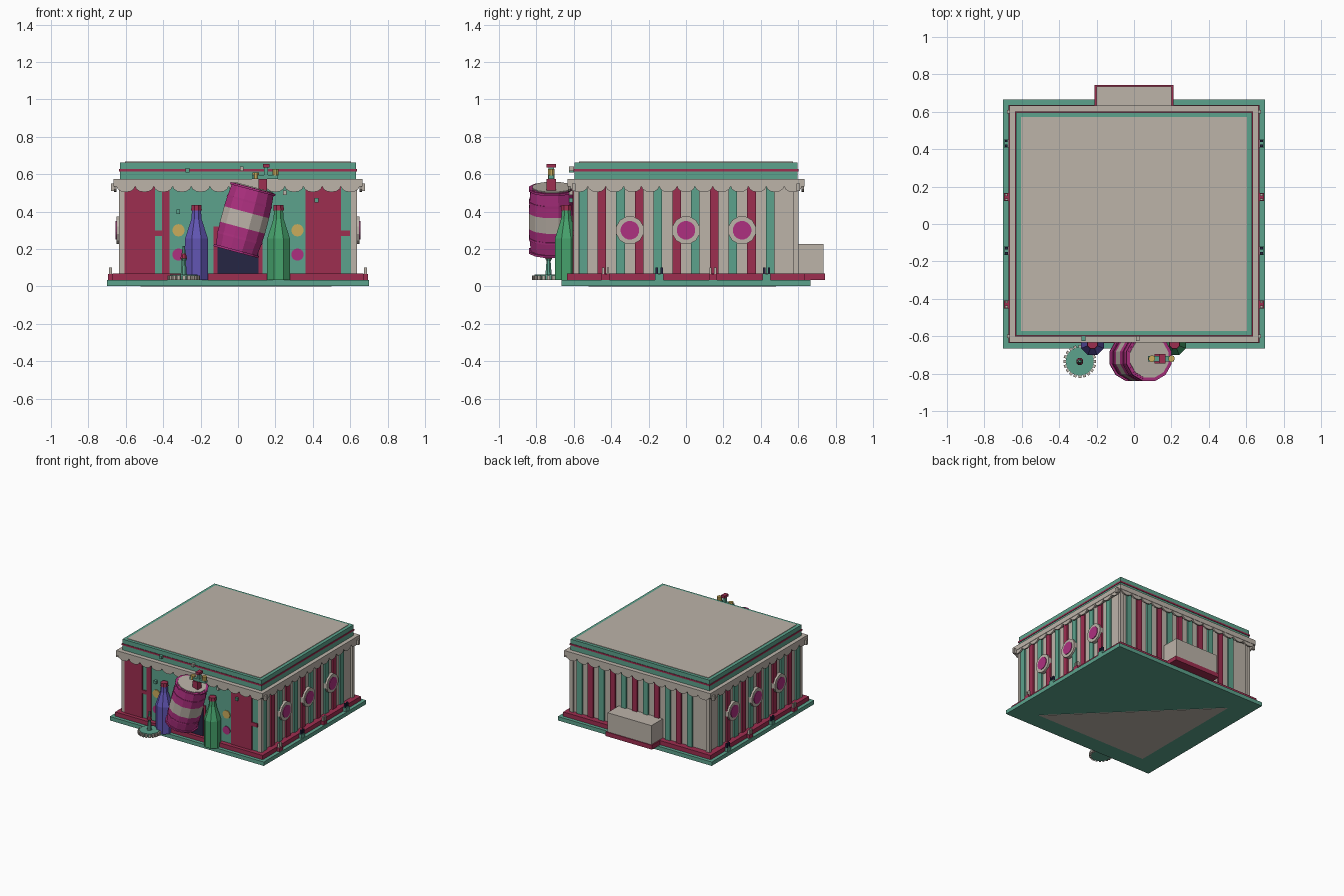
import bpy, bmesh, math
from mathutils import Matrix, Vector

if "Cube" in bpy.data.objects:
    bpy.data.objects.remove(bpy.data.objects["Cube"], do_unlink=True)


def make_material(name, rgb):
    linear = [(c / 255 / 12.92) if c < 11 else ((c / 255 + 0.055) / 1.055) ** 2.4 for c in rgb] + [1]
    mat = bpy.data.materials.new(name)
    mat.use_nodes = True
    mat.diffuse_color = linear
    mat.node_tree.nodes["Principled BSDF"].inputs["Base Color"].default_value = linear
    return mat


teal = make_material("teal", (92, 162, 140))
cream = make_material("cream", (188, 179, 169))
crimson = make_material("crimson", (158, 46, 80))
magenta = make_material("magenta", (174, 48, 128))
yellow = make_material("yellow", (202, 172, 92))
navy = make_material("navy", (38, 38, 68))
green = make_material("bottle green", (70, 162, 108))
purple = make_material("violet", (98, 86, 180))


def finish(name, bm, mats, matrix=Matrix()):
    bmesh.ops.recalc_face_normals(bm, faces=bm.faces)
    mesh = bpy.data.meshes.new(name)
    bm.to_mesh(mesh)
    bm.free()
    for mat in mats:
        mesh.materials.append(mat)
    obj = bpy.data.objects.new(name, mesh)
    obj.matrix_world = matrix
    bpy.context.scene.collection.objects.link(obj)
    return obj


def box(name, x, y, z, mat, matrix=Matrix()):
    """Box from (low, high) pairs along each axis."""
    bm = bmesh.new()
    size = Matrix.Diagonal([b - a for a, b in (x, y, z)] + [1])
    middle = Matrix.Translation([(a + b) / 2 for a, b in (x, y, z)])
    bmesh.ops.create_cube(bm, size=1, matrix=middle @ size)
    return finish(name, bm, [mat], matrix)


def slab(name, hx, hy, z, mat):
    return box(name, (-hx, hx), (-hy, hy), z, mat)


def lathe(name, profile, sides, matrix):
    """Turned solid; each profile row is radius, height, material above it."""
    bm = bmesh.new()
    mats, rings = [], []
    for r, z, mat in profile:
        if mat not in mats:
            mats.append(mat)
        angles = [math.tau * (i + 0.5) / sides for i in range(sides)]
        rings.append([bm.verts.new((r * math.cos(a), r * math.sin(a), z)) for a in angles])
    for row, low, high in zip(profile, rings, rings[1:]):
        for i in range(sides):
            j = (i + 1) % sides
            bm.faces.new((low[i], low[j], high[j], high[i])).material_index = mats.index(row[2])
    bm.faces.new(rings[0]).material_index = mats.index(profile[0][2])
    bm.faces.new(rings[-1]).material_index = mats.index(profile[-1][2])
    return finish(name, bm, mats, matrix)


def disc(name, r, depth, sides, mat, matrix):
    return lathe(name, [(r, 0, mat), (r, depth, mat)], sides, matrix)


def turn(quarter):
    """Front wall frame turned about the vertical axis."""
    return Matrix.Rotation(quarter * math.pi / 2, 4, 'Z')


FACE_OUT = Matrix.Rotation(math.pi / 2, 4, 'X')


def on_wall(quarter, along, out, z):
    return turn(quarter) @ Matrix.Translation((along, -out, z)) @ FACE_OUT


# Base, building body, cornice and roof
slab("base_plate", 0.7, 0.665, (0.003, 0.035), teal)
slab("plinth", 0.67, 0.637, (0.035, 0.07), crimson)
slab("walls", 0.62, 0.587, (0.07, 0.54), cream)
slab("cornice", 0.665, 0.633, (0.535, 0.575), cream)
slab("parapet", 0.632, 0.597, (0.575, 0.663), teal)
slab("parapet_stripe", 0.636, 0.601, (0.615, 0.628), crimson)
slab("roof_panel", 0.605, 0.573, (0.66, 0.667), cream)

# Underside panel
bm = bmesh.new()
ring = [bm.verts.new(p) for p in ((0.5, -0.52, 0), (-0.52, -0.52, 0), (-0.52, 0.48, 0))]
face = bm.faces.new(ring)
lift = bmesh.ops.extrude_face_region(bm, geom=[face])
bmesh.ops.translate(bm, verts=[v for v in lift["geom"] if isinstance(v, bmesh.types.BMVert)], vec=(0, 0, 0.004))
finish("underside_panel", bm, [cream])

# Corner posts
for sx in (-1, 1):
    for sy in (-1, 1):
        xs, ys = sorted((sx * 0.605, sx * 0.636)), sorted((sy * 0.575, sy * 0.602))
        box("corner_post", xs, ys, (0.07, 0.54), cream)

# Raised stripes on the two sides and the back
for quarter, out in ((1, 0.634), (2, 0.6), (3, 0.634)):
    mirror = -1 if quarter == 3 else 1
    for i in range(11):
        a = mirror * (-0.55 + 0.1 * i)
        box("wall_stripe", (a - 0.023, a + 0.023), (-out, -out + 0.03), (0.07, 0.535),
            crimson if i % 2 else teal, turn(quarter))

# Scalloped trim under the cornice
for quarter, half, out in ((0, 0.65, 0.63), (1, 0.62, 0.662), (2, 0.65, 0.63), (3, 0.62, 0.662)):
    bm = bmesh.new()
    count = 13
    width = 2 * half / count
    for i in range(count):
        mid = -half + width * (i + 0.5)
        arc = [(mid + width / 2 * math.cos(t * math.pi / 6), 0.536 - 0.032 * math.sin(t * math.pi / 6))
               for t in range(7)]
        back, front = ([bm.verts.new((x, y, z)) for x, z in arc] for y in (-out + 0.012, -out))
        bm.faces.new(front)
        bm.faces.new(back[::-1])
        for j in range(6):
            bm.faces.new((front[j], back[j], back[j + 1], front[j + 1]))
    finish("scalloped_trim", bm, [cream], turn(quarter))

# Round portholes and small floor lamps on both sides
for quarter in (1, 3):
    for a in (-0.3, 0, 0.3):
        disc("porthole_ring", 0.076, 0.03, 12, cream, on_wall(quarter, a, 0.62, 0.3))
        disc("porthole_pane", 0.05, 0.035, 16, magenta, on_wall(quarter, a, 0.62, 0.3))
    for i in range(4):
        a = (-0.43 + 0.287 * i) * (1 if quarter == 1 else -1)
        mat = teal if i % 2 else crimson
        place = turn(quarter)
        box("lamp_foot", (a - 0.022, a + 0.022), (-0.695, -0.665), (0.035, 0.065), mat, place)
        for s in (-1, 1):
            m = a + s * 0.013
            box("lamp_prong", (m - 0.006, m + 0.006), (-0.69, -0.675), (0.065, 0.1), navy if i % 2 else cream, place)
    for a in (-0.6, 0.6):
        box("cornice_drop", (a - 0.01, a + 0.01), (-0.68, -0.66), (0.51, 0.55), cream, turn(quarter))

# Front panels
wall = (-0.6, -0.58)
raised = (-0.608, -0.58)
panel_z = (0.07, 0.535)
box("front_panel", (-0.605, 0.605), wall, panel_z, teal)
for x in ((-0.608, -0.445), (-0.405, -0.365), (0.36, 0.55)):
    box("front_shutter", x, raised, panel_z, crimson)
for x in ((-0.445, -0.405), (0.55, 0.6)):
    box("shutter_rail", x, raised, (0.27, 0.3), crimson)
for s in (-1, 1):
    disc("upper_spot", 0.033, 0.007, 14, yellow, on_wall(0, s * 0.318, 0.6, 0.3))
    disc("lower_spot", 0.033, 0.007, 14, magenta, on_wall(0, s * 0.318, 0.6, 0.17))

# Doorway
box("door_frame", (-0.13, 0.13), raised, (0.07, 0.32), crimson)
box("door_opening", (-0.11, 0.11), (-0.612, -0.59), (0.07, 0.3), navy)

# Back service box
box("service_step", (-0.21, 0.21), (0.6, 0.742), (0.035, 0.07), crimson)
box("service_box", (-0.2, 0.2), (0.58, 0.735), (0.07, 0.227), cream)

# Bottles beside the door
for name, x, body, cap in (("violet_bottle", -0.222, purple, crimson), ("green_bottle", 0.217, green, crimson)):
    lathe(name, [(0.066, 0.035, body), (0.066, 0.255, body), (0.03, 0.36, body), (0.026, 0.405, cap),
                 (0.031, 0.406, cap), (0.029, 0.435, cap)], 8, Matrix.Translation((x, -0.64, 0)))

# Tilted barrel with band and hoops
tilt = Matrix.Translation((0.035, -0.715, 0.355)) @ Matrix.Rotation(math.radians(15), 4, 'Y')
lathe("barrel", [(0.117, -0.178, magenta), (0.126, -0.1, magenta), (0.129, -0.043, cream),
                 (0.129, 0.043, magenta), (0.126, 0.1, magenta), (0.119, 0.178, magenta)], 12, tilt)
disc("barrel_lid", 0.11, 0.007, 12, cream, tilt @ Matrix.Translation((0, 0, 0.176)))
for z in (-0.178, -0.105, 0.095, 0.165):
    disc("barrel_hoop", 0.129, 0.012, 12, magenta, tilt @ Matrix.Translation((0, 0, z)))

# Tap on the barrel
tap_y = (-0.735, -0.705)
box("tap_post", (0.11, 0.155), (-0.745, -0.695), (0.51, 0.575), crimson)
box("tap_pipe", (0.075, 0.215), tap_y, (0.575, 0.595), teal)
box("tap_stem", (0.14, 0.16), tap_y, (0.59, 0.635), teal)
box("tap_handle", (0.135, 0.168), (-0.745, -0.695), (0.635, 0.655), crimson)
for x, z in ((0.2, 0.61), (0.095, 0.592)):
    disc("tap_knob", 0.018, 0.035, 8, yellow, Matrix.Translation((x, -0.72, z - 0.017)))

# Crimped cap stand with a small pole
spot = Matrix.Translation((-0.29, -0.735, 0.035))
disc("cap_disc", 0.075, 0.028, 20, teal, spot)
for i in range(20):
    box("cap_crimp", (0.07, 0.088), (-0.008, 0.008), (0, 0.024), cream,
        spot @ Matrix.Rotation(math.tau * i / 20, 4, 'Z'))
lathe("stand_pole", [(0.018, 0.028, teal), (0.012, 0.1, teal), (0.02, 0.115, crimson), (0.012, 0.14, teal),
                     (0.006, 0.18, teal)], 8, spot)

# Loose bulbs strung over the front
for i, (x, z) in enumerate(((-0.27, 0.62), (0.02, 0.63), (-0.32, 0.4), (0.25, 0.5), (0.42, 0.46))):
    y = -0.615
    box("string_bulb", (x - 0.01, x + 0.01), (y - 0.01, y + 0.015), (z - 0.012, z + 0.012), cream if i % 2 else teal)
